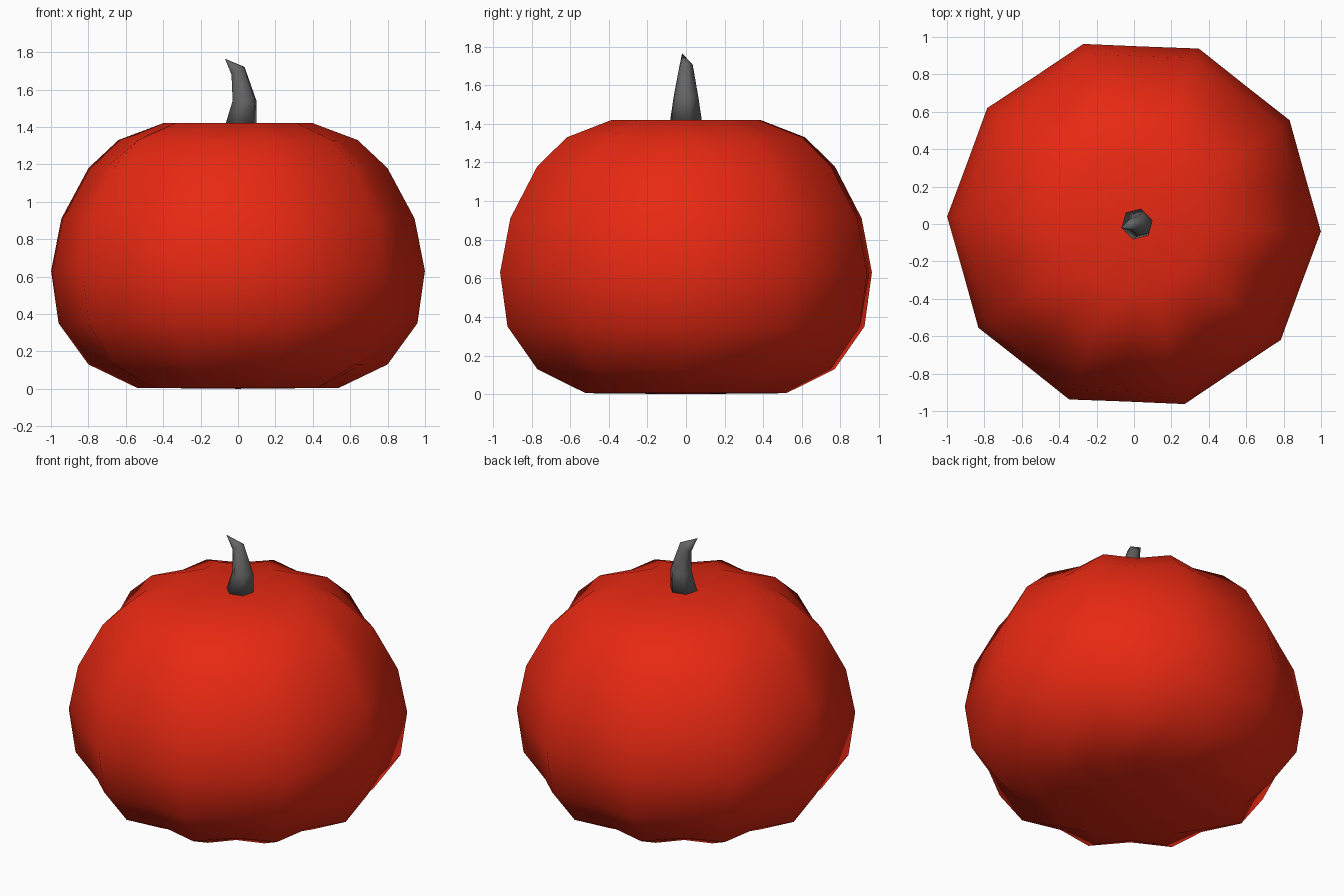
import bpy, bmesh, math
from mathutils import Vector

cube = bpy.data.objects.get("Cube")
if cube:
    bpy.data.objects.remove(cube, do_unlink=True)


def material(name, colour):
    mat = bpy.data.materials.new(name)
    mat.use_nodes = True
    mat.diffuse_color = (*colour, 1)
    bsdf = mat.node_tree.nodes["Principled BSDF"]
    bsdf.inputs["Base Color"].default_value = (*colour, 1)
    return mat


def skin(name, rings, bottom, top, mat):
    """Bridge closed rings of points and cap both ends with a fan."""
    bm = bmesh.new()
    loops = [[bm.verts.new(p) for p in ring] for ring in rings]
    n = len(loops[0])
    low, high = bm.verts.new(bottom), bm.verts.new(top)
    for i in range(n):
        j = (i + 1) % n
        for a, b in zip(loops, loops[1:]):
            bm.faces.new((a[i], a[j], b[j], b[i]))
        bm.faces.new((low, loops[0][j], loops[0][i]))
        bm.faces.new((high, loops[-1][i], loops[-1][j]))
    bmesh.ops.recalc_face_normals(bm, faces=bm.faces)
    for face in bm.faces:
        face.smooth = True
    mesh = bpy.data.meshes.new(name)
    bm.to_mesh(mesh)
    bm.free()
    mesh.materials.append(mat)
    obj = bpy.data.objects.new(name, mesh)
    bpy.context.collection.objects.link(obj)
    return obj


red = material("pumpkin red", (0.8, 0.022, 0.006))
grey = material("stem grey", (0.13, 0.13, 0.13))

# Ribbed body: ten ridges with shallow valleys, deeper towards both ends
RIBS = 10
START = math.radians(-2.3)
# ridge radius, height, valley radius factor
profile = [(0.54, 0.005, 0.87), (0.80, 0.13, 0.89), (0.96, 0.35, 0.93),
           (1.00, 0.63, 0.95), (0.945, 0.91, 0.95), (0.80, 1.18, 0.92),
           (0.64, 1.33, 0.89), (0.40, 1.42, 0.87)]
body_rings = []
for radius, z, valley in profile:
    ring = []
    for i in range(2 * RIBS):
        a = START + i * math.pi / RIBS
        r = radius * (valley if i % 2 else 1)
        ring.append((r * math.cos(a), r * math.sin(a), z))
    body_rings.append(ring)
skin("pumpkin_body", body_rings, (0, 0, 0), (0, 0, 1.42), red)

# Six-sided stem that narrows and hooks over to a point
# centre x, centre z, radius, sideways tilt
sections = [(0.015, 1.41, 0.086, 0), (0.035, 1.54, 0.066, 0),
            (0.0, 1.70, 0.036, 0.6)]
stem_rings = []
for x, z, r, tilt in sections:
    ring = []
    for i in range(6):
        a = math.radians(15 + 60 * i)
        dx = r * math.cos(a)
        ring.append(Vector((x + dx, r * math.sin(a), z + dx * tilt)))
    stem_rings.append(ring)
skin("stem", stem_rings, (0.015, 0, 1.41), (-0.07, -0.02, 1.765), grey)
